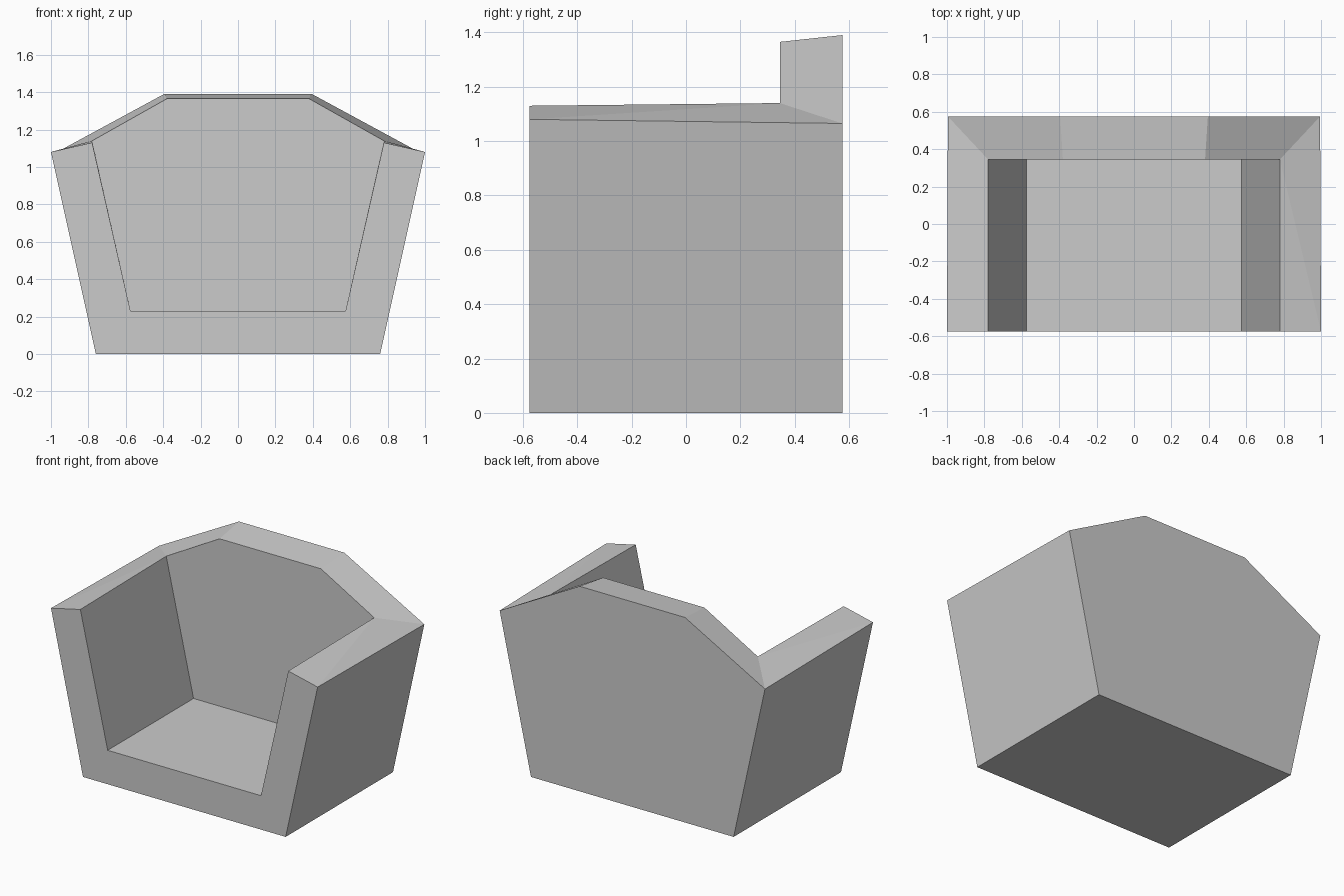
import bpy, bmesh

if "Cube" in bpy.data.objects:
    bpy.data.objects.remove(bpy.data.objects["Cube"])

FRONT, BACK, REST = -0.575, 0.575, 0.345

# Right-hand corner points of the shell; the left side is mirrored
points = {
    "foot_front": (0.76, FRONT, 0), "foot_back": (0.76, BACK, 0),
    "arm_front": (1.0, FRONT, 1.08), "arm_back": (0.995, BACK, 1.065),
    "top_back": (0.395, BACK, 1.39), "top_rest": (0.38, REST, 1.365),
    "lip_front": (0.78, FRONT, 1.13), "lip_rest": (0.78, REST, 1.14),
    "seat_front": (0.575, FRONT, 0.23), "seat_rest": (0.575, REST, 0.23),
}

bm = bmesh.new()
right = {k: bm.verts.new(p) for k, p in points.items()}
left = {k: bm.verts.new((-x, y, z)) for k, (x, y, z) in points.items()}


def pair(names):
    """One face on each side of the chair."""
    keys = names.split()
    bm.faces.new([right[k] for k in keys])
    bm.faces.new([left[k] for k in reversed(keys)])


def span(names):
    """One symmetrical face that crosses the middle."""
    keys = names.split()
    bm.faces.new([right[k] for k in keys] + [left[k] for k in reversed(keys)])


# Arms: outside, front edge, inside, top (split along its crease), shoulder
pair("foot_front foot_back arm_back arm_front")
pair("foot_front arm_front lip_front seat_front")
pair("seat_front lip_front lip_rest seat_rest")
pair("arm_front arm_back lip_rest")
pair("arm_front lip_rest lip_front")
pair("arm_back top_back top_rest lip_rest")

# Base, front apron, seat, backrest, top edge and rear panel
span("foot_front foot_back")
span("foot_front seat_front")
span("seat_front seat_rest")
span("seat_rest lip_rest top_rest")
span("top_rest top_back")
span("foot_back arm_back top_back")

bmesh.ops.recalc_face_normals(bm, faces=bm.faces[:])
mesh = bpy.data.meshes.new("armchair")
bm.to_mesh(mesh)
bm.free()
bpy.context.collection.objects.link(bpy.data.objects.new("armchair", mesh))
